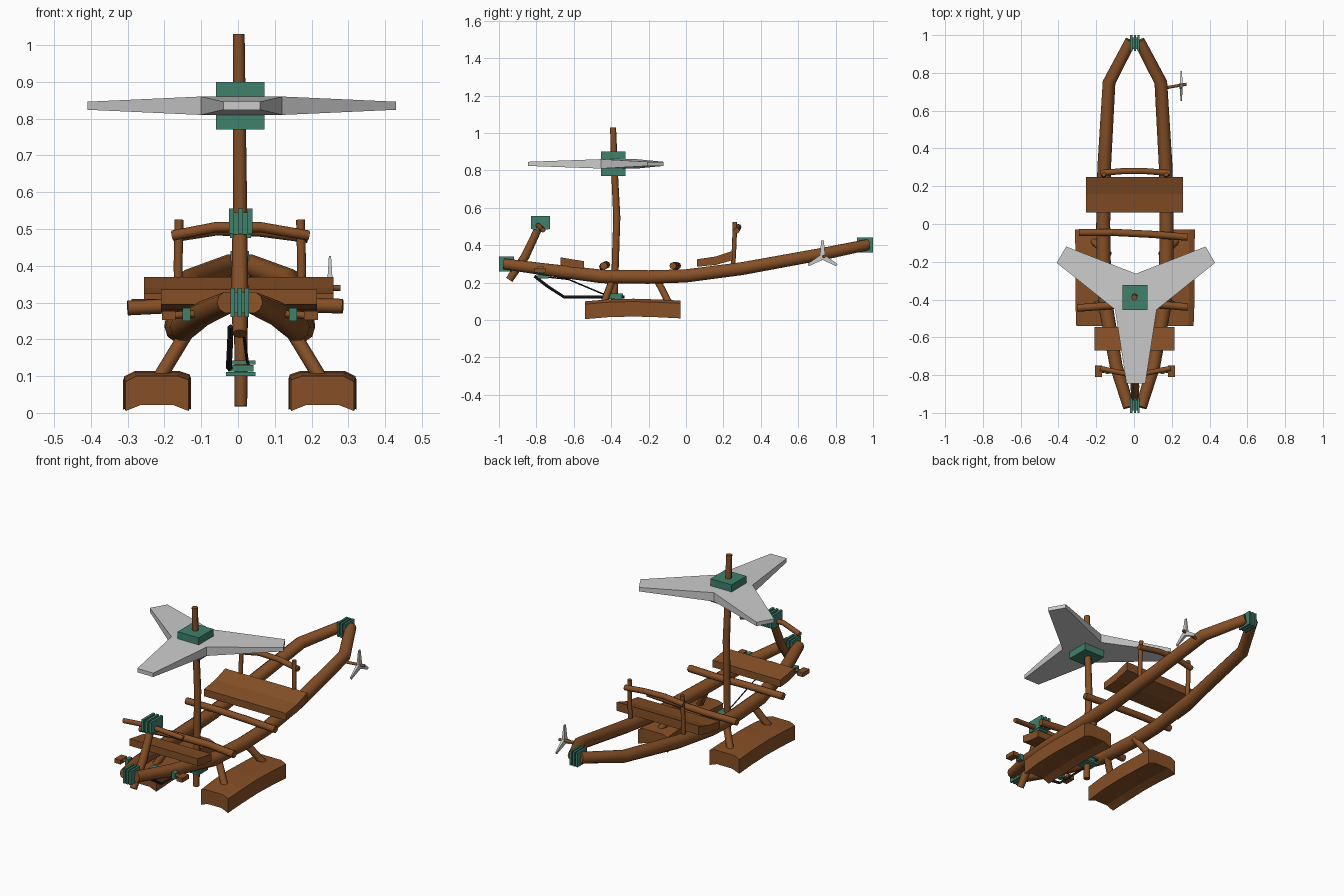
import bpy, bmesh, math
from mathutils import Vector

if "Cube" in bpy.data.objects:
    bpy.data.objects.remove(bpy.data.objects["Cube"])


def material(name, color):
    m = bpy.data.materials.new(name)
    m.diffuse_color = (*color, 1)
    m.use_nodes = True
    m.node_tree.nodes["Principled BSDF"].inputs["Base Color"].default_value = m.diffuse_color
    return m


WOOD = material("wood", (0.24, 0.08, 0.02))
GREEN = material("green_fitting", (0.05, 0.22, 0.15))
BLACK = material("black_belt", (0.015, 0.015, 0.018))
CX = 0.005


def finish(name, bm, mat=None, smooth=False):
    bmesh.ops.recalc_face_normals(bm, faces=bm.faces)
    me = bpy.data.meshes.new(name)
    bm.to_mesh(me)
    bm.free()
    ob = bpy.data.objects.new(name, me)
    bpy.context.collection.objects.link(ob)
    if mat:
        me.materials.append(mat)
    if smooth:
        bpy.ops.object.select_all(action='DESELECT')
        ob.select_set(True)
        bpy.context.view_layer.objects.active = ob
        bpy.ops.object.shade_smooth_by_angle(angle=math.radians(48))
    return ob


def loft(name, rings, mat=None, smooth=False):
    bm = bmesh.new()
    vr = [[bm.verts.new(p) for p in r] for r in rings]
    n = len(vr[0])
    for a, b in zip(vr, vr[1:]):
        for i in range(n):
            bm.faces.new((a[i], a[(i + 1) % n], b[(i + 1) % n], b[i]))
    bm.faces.new(vr[0][::-1])
    bm.faces.new(vr[-1])
    return finish(name, bm, mat, smooth)


def tube(name, pts, radii, mat=WOOD, sides=8):
    pts = [Vector(p) for p in pts]
    if not isinstance(radii, (list, tuple)):
        radii = [radii] * len(pts)
    d = (pts[-1] - pts[0]).normalized()
    ref = Vector((0, 0, 1)) if abs(d.z) < 0.7 else Vector((0, 1, 0))
    rings = []
    for i, p in enumerate(pts):
        t = (pts[min(i + 1, len(pts) - 1)] - pts[max(i - 1, 0)]).normalized()
        u = t.cross(ref).normalized()
        v = u.cross(t)
        rings.append([p + radii[i] * (math.cos(a) * u + math.sin(a) * v)
                      for a in [2 * math.pi * k / sides for k in range(sides)]])
    return loft(name, rings, mat, True)


def box(name, x, y, z, mat=GREEN):
    ring = lambda h: [(x[0], y[0], h), (x[1], y[0], h), (x[1], y[1], h), (x[0], y[1], h)]
    return loft(name, [ring(z[0]), ring(z[1])], mat)


def plank(name, x0, x1, profile):
    return loft(name, [[(x, y, z) for y, z in profile] for x in (x0, x1)], WOOD)


def clamp(name, y, z):
    # three upright plates around a smaller core
    box(name + "_core", (CX - .02, CX + .02), (y[0] + .012, y[1] - .012), (z[0] + .012, z[1] - .012))
    for i in (-1, 0, 1):
        c = CX + i * .019
        box(f"{name}_plate_{i + 2}", (c - .006, c + .006), y, z)


def propeller(name, c, axis, inner, tip_r, tip_w, root_t, tip_t, start):
    # three tapered blades that meet at the notch points
    def place(r, a, h):
        p, q = r * math.cos(a), r * math.sin(a)
        return Vector(c) + Vector((p, q, h) if axis == 'z' else (h, p, q))
    bm = bmesh.new()
    lay = []
    for h in (1, -1):
        notch, tips = [], []
        for k in range(3):
            a = start + k * 2 * math.pi / 3
            notch.append(bm.verts.new(place(inner, a - math.pi / 3, h * root_t)))
            da = math.atan2(tip_w, tip_r)
            tips.append([bm.verts.new(place(math.hypot(tip_r, tip_w), a + s * da, h * tip_t)) for s in (-1, 1)])
        bm.faces.new(notch)
        for k in range(3):
            bm.faces.new((notch[k], tips[k][0], tips[k][1], notch[(k + 1) % 3]))
        lay.append((notch, tips))
    (n1, t1), (n2, t2) = lay
    for k in range(3):
        j = (k + 1) % 3
        loop1 = [n1[k], *t1[k], n1[j]]
        loop2 = [n2[k], *t2[k], n2[j]]
        for i in range(3):
            bm.faces.new((loop1[i], loop1[i + 1], loop2[i + 1], loop2[i]))
    return finish(name, bm)


# Hull rails, floats, struts, posts and foot pegs on both sides
rail = [(.033, -.97, .30), (.10, -.75, .27), (.152, -.45, .233), (.166, -.2, .23), (.168, 0, .236),
        (.163, .3, .275), (.137, .75, .357), (.022, .97, .403)]
section = [(-.09, .015), (-.045, .032), (.045, .032), (.09, .015), (.09, .095), (.06, .11), (-.06, .11), (-.09, .1)]
for s, side in ((-1, "left"), (1, "right")):
    X = lambda v: CX + s * v
    tube(side + "_hull_rail", [(X(x), y, z) for x, y, z in rail],
         [.03, .034, .038, .038, .037, .036, .034, .03], sides=10)
    loft(side + "_float", [[(X(.225 + w * x), y, z + dz) for x, z in section] for y, w, dz in
         ((-.54, .95, -.01), (-.42, 1, 0), (-.28, 1, .004), (-.15, 1, 0), (-.03, 1.03, -.006))], WOOD)
    for end, y0, y1 in (("front", -.44, -.39), ("rear", -.09, -.16)):
        tube(f"{side}_{end}_strut", [(X(.222), y0, .09), (X(.14), y1, .225)], .019)
    tube(side + "_backrest_post", [(X(.165), .25, .26), (X(.168), .258, .40), (X(.165), .262, .525)], .012)
    tube(side + "_foot_peg", [(X(.085), -.77, .27), (X(.15), -.775, .268), (X(.2), -.785, .262)], .01)
    box(side + "_pedal", sorted((X(.175), X(.212))), (-.81, -.75), (.253, .277), WOOD)
    box(side + "_peg_bracket", (X(.145) - .011, X(.145) + .011), (-.795, -.76), (.25, .285))

# End clamps
clamp("front_clamp", (-1, -.92), (.26, .34))
clamp("rear_clamp", (.915, 1), (.36, .44))

# Crossbars
tube("front_crossbar", [(-.30, -.445, .285), (-.1, -.43, .295), (.12, -.425, .295), (.285, -.44, .29)], .02)
tube("rear_crossbar", [(-.29, -.045, .29), (-.1, -.045, .29), (.1, -.055, .29), (.285, -.07, .29)], .019)

# Seats
plank("front_seat", -.21, .215, [(-.67, .295), (-.67, .335), (-.61, .325), (-.545, .315), (-.545, .275), (-.61, .28)])
plank("rear_seat", -.255, .26, [(.06, .285), (.06, .325), (.16, .34), (.25, .37), (.25, .32), (.16, .295)])
tube("backrest_bar", [(-.175, .27, .48), (-.06, .28, .498), (.06, .28, .495), (.19, .27, .478)], .016)

# Mast with rotor and mounting blocks
tube("mast", [(.008, -.385, .018), (.008, -.378, .3), (.006, -.37, .55), (.004, -.38, .75), (.002, -.39, 1.03)],
     [.017, .019, .019, .018, .016])
propeller("rotor", (.01, -.39, .835), 'z', .127, .455, .05, .025, .011, -math.pi / 2)
box("rotor_upper_block", (-.06, .072), (-.455, -.323), (.858, .90))
box("rotor_lower_block", (-.06, .072), (-.455, -.323), (.77, .812))
box("mast_lower_pulley", (-.027, .042), (-.412, -.343), (.112, .13))
for z in (.10, .132):
    box("mast_pulley_rim", (-.033, .047), (-.418, -.337), (z, z + .011))

# Steering column, handlebar and headset
tube("steering_column", [(CX, -.945, .215), (CX, -.86, .34), (CX, -.78, .51)], [.02, .023, .02])
tube("handlebar", [(-.178, -.765, .482), (-.06, -.79, .505), (.06, -.79, .505), (.192, -.765, .482)], .014)
box("headset_core", (-.018, .032), (-.82, -.735), (.485, .545))
for i, c in enumerate((-.018, .007, .032)):
    box(f"headset_plate_{i + 1}", (c - .007, c + .007), (-.83, -.728), (.487, .555))
box("headset_lug", (-.022, .036), (-.80, -.75), (.475, .49))

# Drive bracket and belt
box("drive_bracket", (-.012, .024), (-.795, -.735), (.222, .265))
tube("belt_lower", [(-.02, -.81, .235), (-.022, -.74, .18), (-.025, -.65, .122), (-.02, -.33, .122)], .008, BLACK, 4)
tube("belt_upper", [(.015, -.79, .235), (.015, -.63, .218), (.025, -.45, .142), (.03, -.36, .125)], .004, BLACK, 4)

# Small side propeller on its shaft
tube("side_propeller_shaft", [(.13, .715, .34), (.278, .74, .34)], .008)
propeller("side_propeller", (.25, .73, .338), 'x', .016, .088, .007, .008, .003, math.pi / 2)
